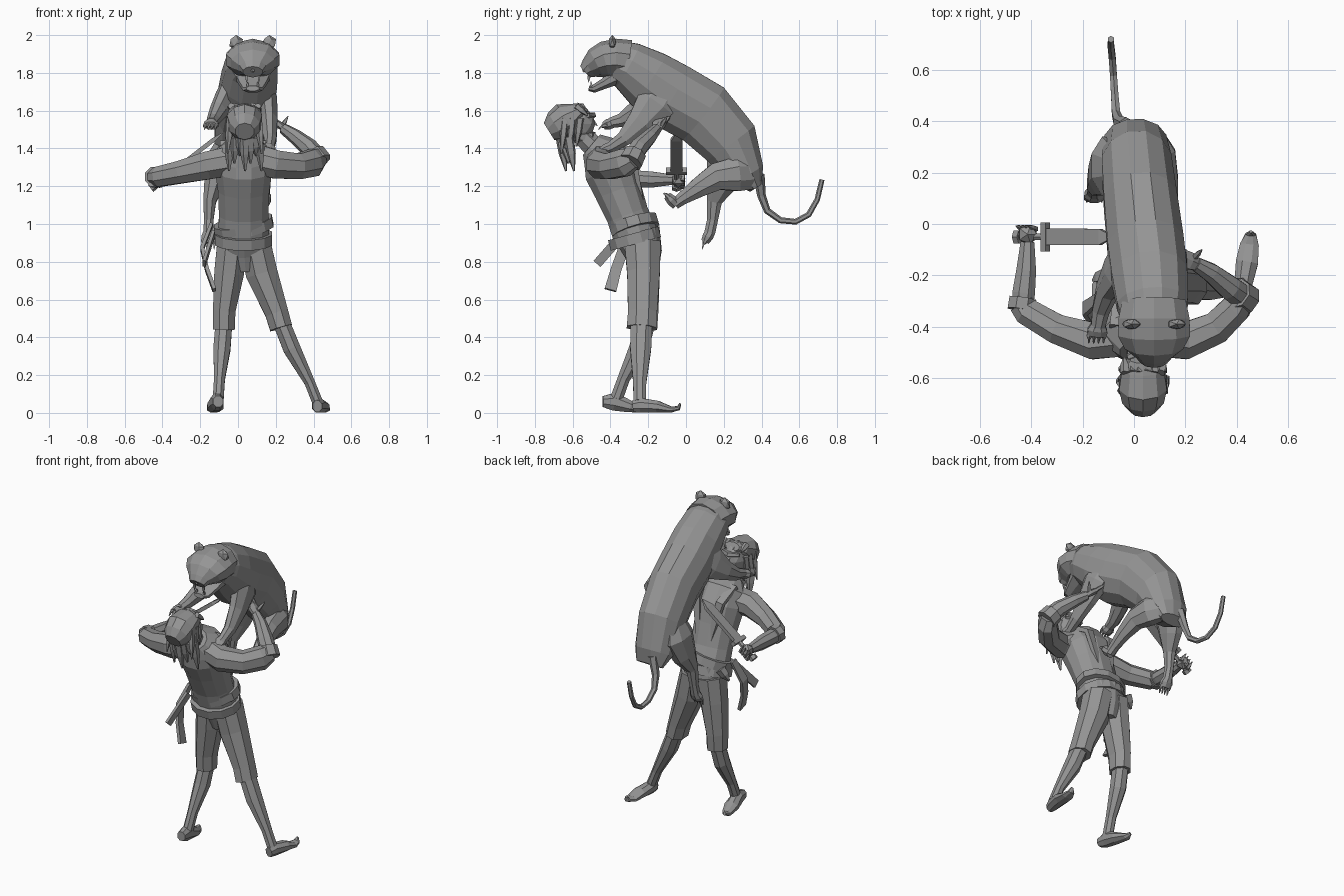
import bpy, bmesh, math
from mathutils import Vector as V

stone = bpy.data.materials.new("stone grey")
stone.diffuse_color = (0.3, 0.3, 0.3, 1)


def finish(name, bm):
    bmesh.ops.recalc_face_normals(bm, faces=bm.faces[:])
    me = bpy.data.meshes.new(name)
    bm.to_mesh(me)
    bm.free()
    me.materials.append(stone)
    ob = bpy.data.objects.new(name, me)
    bpy.context.collection.objects.link(ob)
    return ob


def loft(name, secs, n=8, ref=(1, 0, 0)):
    """Skin elliptical sections (x, y, z, radius along ref, other radius)."""
    bm = bmesh.new()
    pts = [V(s[:3]) for s in secs]
    rings = []
    g = 1.04 if n > 4 else 1.0
    for i, s in enumerate(secs):
        t = (pts[min(i + 1, len(pts) - 1)] - pts[max(i - 1, 0)]).normalized()
        side = V(ref) - t * t.dot(V(ref))
        side.normalize()
        up = t.cross(side)
        ra, rb = s[3] * g, (s[4] if len(s) > 4 else s[3]) * g
        ring = []
        for k in range(n):
            a = 2 * math.pi * (k + 0.5) / n
            ring.append(bm.verts.new(pts[i] + side * ra * math.cos(a) + up * rb * math.sin(a)))
        rings.append(ring)
    for a, b in zip(rings, rings[1:]):
        for k in range(n):
            bm.faces.new((a[k], a[(k + 1) % n], b[(k + 1) % n], b[k]))
    bm.faces.new(rings[0])
    bm.faces.new(rings[-1])
    return finish(name, bm)


def spike(name, a, b, r, n=4, ref=(1, 0, 0)):
    """Tapered piece with a slight swelling in the middle."""
    a, b = V(a), V(b)
    loft(name, [(*a, r), (*a.lerp(b, 0.5), r * 0.9), (*b, r * 0.2)], n, ref)


def ball(name, c, s, sub=2):
    bm = bmesh.new()
    bmesh.ops.create_icosphere(bm, subdivisions=sub, radius=1)
    for v in bm.verts:
        v.co = V(c) + V((v.co.x * s[0], v.co.y * s[1], v.co.z * s[2]))
    return finish(name, bm)


def paw(name, a, b):
    """Rounded paw from a to b with four clawed toes."""
    a, b = V(a), V(b)
    d = (b - a).normalized()
    loft(name, [(*a, .028), (*a.lerp(b, .5), .04, .03), (*b, .035, .022)])
    for k in range(4):
        off = V(((k - 1.5) * .019, 0, 0))
        spike(name + "_toe", b + off - d * .015, b + off + d * .02, .013, 6)
        spike(name + "_claw", b + off + d * .015, b + off + d * .032 + V((0, 0, -.012)), .006)


# ---------------------------------------------------------------- the man
X = .03
loft("shirt_torso", [(X, -.26, .92, .135, .12), (X, -.31, 1.05, .13, .112), (X, -.36, 1.18, .135, .125),
                     (X, -.4, 1.29, .15, .14), (X, -.44, 1.37, .155, .12), (X, -.5, 1.42, .085, .07)], 12)
loft("neck", [(X, -.48, 1.4, .06), (X, -.57, 1.49, .055)])
loft("breeches_seat", [(.04, -.22, .75, .06, .07), (.035, -.225, .84, .135, .095), (X, -.26, .95, .138, .12)], 10)
loft("lower_belt", [(X, -.265, .895, .15, .137), (X, -.28, .95, .15, .137)], 12)
loft("upper_belt", [(X + .005, -.265, .965, .155, .127), (X - .005, -.28, 1.015, .155, .127)], 12)
spike("belt_knot", (-.11, -.2, .97), (-.16, -.22, .9), .03)
loft("scabbard", [(-.14, -.29, 1.0, .012, .03), (-.19, -.33, .87, .014, .04), (-.165, -.37, .76, .014, .04),
                  (-.125, -.4, .65, .014, .045)], 4)
loft("sash_end", [(-.13, -.33, .95, .012, .035), (-.18, -.47, .79, .012, .035)], 4)

# legs, shoes
loft("breeches_left", [(-.03, -.23, .9, .083, .1), (-.047, -.225, .74, .082, .09), (-.073, -.22, .54, .062, .077),
                       (-.075, -.22, .44, .06, .07)])
loft("shin_left", [(-.075, -.215, .47, .046, .053), (-.085, -.25, .34, .047, .054), (-.098, -.33, .18, .03, .034),
                   (-.105, -.37, .07, .03, .035)])
loft("shoe_left", [(-.105, -.44, .06, .028, .03), (-.11, -.38, .06, .036, .05), (-.12, -.3, .035, .045, .033),
                   (-.135, -.23, .02, .03, .018), (-.14, -.2, .03, .008, .01)])
loft("breeches_right", [(.09, -.23, .9, .085, .1), (.125, -.225, .74, .088, .09), (.205, -.23, .53, .064, .08),
                        (.228, -.235, .45, .062, .082)])
loft("shin_right", [(.225, -.235, .49, .046, .06), (.285, -.24, .34, .048, .058), (.38, -.245, .16, .029, .036),
                    (.42, -.245, .06, .03, .035)])
loft("shoe_right", [(.42, -.28, .035, .025, .032), (.425, -.24, .04, .036, .04), (.44, -.15, .033, .045, .032),
                    (.45, -.08, .018, .038, .017), (.455, -.04, .025, .022, .013), (.455, -.03, .05, .006, .006)])

# arms with rolled sleeves
Z = (0, 0, 1)
loft("sleeve_left", [(-.04, -.43, 1.335, .08, .09), (-.16, -.455, 1.31, .077, .075), (-.3, -.41, 1.275, .062, .06),
                     (-.42, -.34, 1.25, .055, .055), (-.44, -.31, 1.25, .045, .05)], 8, Z)
loft("forearm_left", [(-.435, -.34, 1.245, .04), (-.43, -.27, 1.24, .046), (-.42, -.18, 1.235, .044, .04),
                      (-.415, -.07, 1.235, .028)], 8, Z)
loft("sleeve_right", [(.1, -.43, 1.345, .08, .09), (.2, -.455, 1.315, .078, .075), (.32, -.405, 1.305, .07, .066),
                      (.4, -.325, 1.325, .075, .06), (.425, -.28, 1.35, .058, .05)], 8, Z)
loft("forearm_right", [(.43, -.29, 1.34, .05), (.375, -.25, 1.405, .048), (.3, -.19, 1.465, .038),
                       (.24, -.155, 1.505, .028)], 8, Z)
loft("cuff_right", [(.435, -.295, 1.325, .064), (.4, -.27, 1.375, .06)], 8, Z)
loft("cuff_left", [(-.44, -.335, 1.25, .055), (-.433, -.29, 1.245, .055)], 8, Z)

# hands
loft("palm_right", [(.25, -.16, 1.5, .025, .018), (.22, -.145, 1.525, .037, .018), (.19, -.13, 1.545, .034, .016)],
     6, (0, 1, 0))
for k in range(4):
    o = (k - 1.5) * .017
    spike("finger_right", (.2, -.135 + o, 1.54), (.15, -.12 + o * 1.6, 1.585), .011, 5, (0, 1, 0))
spike("thumb_right", (.235, -.13, 1.52), (.265, -.1, 1.57), .012, 5)
ball("fist_left", (-.415, -.04, 1.235), (.042, .042, .045), 1)
for k in range(4):
    c = V((-.44 + k * .016, -.02, 1.215 + k * .0125))
    spike("finger_left", c + V((.01, 0, -.025)), c + V((-.02, .012, .03)), .012, 5)

# dagger
d = V((.79, 0, .61))
g = V((-.415, -.05, 1.225))
Y = (0, 1, 0)


def along(t, a, b):
    return (*(g + d * t), a, b)


loft("dagger_grip", [along(-.04, .014, .014), along(.08, .014, .014)], 6, Y)
loft("dagger_pommel", [along(-.06, .028, .022), along(-.035, .028, .022)], 6, Y)
loft("dagger_guard", [along(.075, .08, .022), along(.1, .08, .022)], 4, Y)
loft("dagger_blade", [along(.09, .046, .016), along(.36, .044, .016), along(.42, .004, .004)], 4, Y)

# head, face, hair
H = X + .005
ball("head", (H, -.58, 1.53), (.08, .1, .1))
loft("jaw", [(H, -.575, 1.47, .06, .045), (H, -.525, 1.455, .05, .045), (H, -.495, 1.45, .025, .025)])
spike("nose", (H, -.52, 1.57), (H, -.47, 1.52), .018)
loft("brow", [(H - .06, -.52, 1.575, .012), (H, -.493, 1.575, .018), (H + .06, -.52, 1.575, .012)], 5, Z)
loft("beard", [(H, -.515, 1.48, .05, .035), (H, -.505, 1.43, .045, .03), (H, -.515, 1.4, .012, .01)], 6)
loft("hair_cap", [(H, -.53, 1.615, .05, .025), (H, -.565, 1.595, .083, .048), (H, -.63, 1.55, .094, .096),
                  (H, -.685, 1.515, .082, .083), (H, -.725, 1.49, .05, .05)], 10)
for k in range(7):   # strands hanging down the back of the head
    x = H + (k - 3) * .026
    b = abs(k - 3)
    spike("hair_strand", (x, -.665 + b * .015, 1.46), (x * 1.1, -.635 + b * .014, 1.28 + (k % 3) * .04), .026, 5)
for k in range(6):   # fringe
    x = H + (k - 2.5) * .028
    spike("fringe", (x, -.58, 1.625), (x * 1.08, -.52, 1.6 - (k % 2) * .025), .019, 5)
for s in (-1, 1):    # side locks
    for k in range(3):
        y = -.56 - k * .04
        spike("side_lock", (H + s * .075, y, 1.56), (H + s * (.08 + k * .005), y - .02, 1.41 - k * .02), .02, 5)
    loft("vest_lapel", [(X + s * .1, -.4, 1.43, .035, .02), (X + s * .085, -.28, 1.36, .035, .02),
                        (X + s * .04, -.235, 1.12, .02, .015)], 4)

# ---------------------------------------------------------------- the beast
loft("beast_body", [(.005, .37, 1.19, .09, .035), (.005, .325, 1.26, .12, .095), (.01, .235, 1.43, .135, .155),
                    (.025, .09, 1.585, .142, .175), (.045, -.08, 1.68, .148, .178), (.06, -.2, 1.765, .147, .16),
                    (.072, -.31, 1.84, .138, .128), (.075, -.37, 1.86, .12, .112)], 12)
C = .078
loft("beast_head", [(C, -.3, 1.865, .125, .105), (C, -.37, 1.875, .14, .102), (C, -.43, 1.868, .142, .095),
                    (C, -.475, 1.85, .115, .08), (C, -.512, 1.825, .07, .054), (C, -.535, 1.805, .052, .037)], 10)
loft("beast_lower_jaw", [(C, -.35, 1.79, .1, .05), (C, -.43, 1.745, .075, .03), (C, -.49, 1.715, .054, .022),
                         (C, -.515, 1.718, .035, .014)])
spike("beast_nose", (C, -.52, 1.84), (C, -.545, 1.805), .024, 5)
for s in (-1, 1):
    ball("beast_ear", (C + s * .088, -.39, 1.96), (.04, .022, .041), 1)
    ball("beast_eye", (C + s * .058, -.48, 1.89), (.014, .012, .009), 1)
    loft("beast_brow", [(C + s * .03, -.48, 1.91, .012), (C + s * .085, -.457, 1.92, .013)], 5, Z)
    spike("upper_fang", (C + s * .033, -.515, 1.785), (C + s * .032, -.515, 1.75), .009)
    spike("lower_fang", (C + s * .027, -.5, 1.725), (C + s * .027, -.503, 1.755), .008)

# fore legs
loft("foreleg_right", [(.13, -.11, 1.72, .05, .1), (.155, -.16, 1.64, .055, .11), (.165, -.24, 1.54, .046, .075),
                       (.17, -.33, 1.45, .035, .042), (.165, -.4, 1.405, .028, .03)])
paw("forepaw_right", (.165, -.39, 1.41), (.155, -.45, 1.385))
loft("foreleg_left", [(-.03, -.11, 1.73, .05, .1), (-.065, -.18, 1.66, .055, .1), (-.105, -.26, 1.595, .045, .06),
                      (-.13, -.34, 1.55, .035, .038), (-.14, -.4, 1.535, .028, .028)])
paw("forepaw_left", (-.14, -.39, 1.535), (-.145, -.435, 1.52))

# hind legs
loft("hind_leg_right", [(.07, .34, 1.27, .05, .09), (.1, .27, 1.265, .065, .095), (.12, .16, 1.25, .055, .075),
                        (.13, .07, 1.195, .042, .055), (.135, -.02, 1.135, .03, .035), (.135, -.06, 1.105, .03, .03)])
paw("hind_paw_right", (.135, -.05, 1.1), (.135, -.1, 1.15))
loft("hind_leg_left", [(-.07, .22, 1.45, .04, .08), (-.095, .225, 1.34, .075, .12), (-.125, .19, 1.22, .056, .085),
                       (-.15, .15, 1.12, .035, .042), (-.155, .14, 1.02, .026, .03), (-.155, .125, .95, .03, .03)])
paw("hind_paw_left", (-.155, .13, .96), (-.155, .1, .905))

# tail
loft("tail", [(-.03, .385, 1.26, .03), (-.06, .4, 1.15, .022), (-.07, .43, 1.07, .018), (-.075, .5, 1.02, .016),
              (-.08, .58, 1.012, .015), (-.085, .65, 1.05, .015), (-.09, .695, 1.13, .014),
              (-.09, .72, 1.235, .013)], 6)
